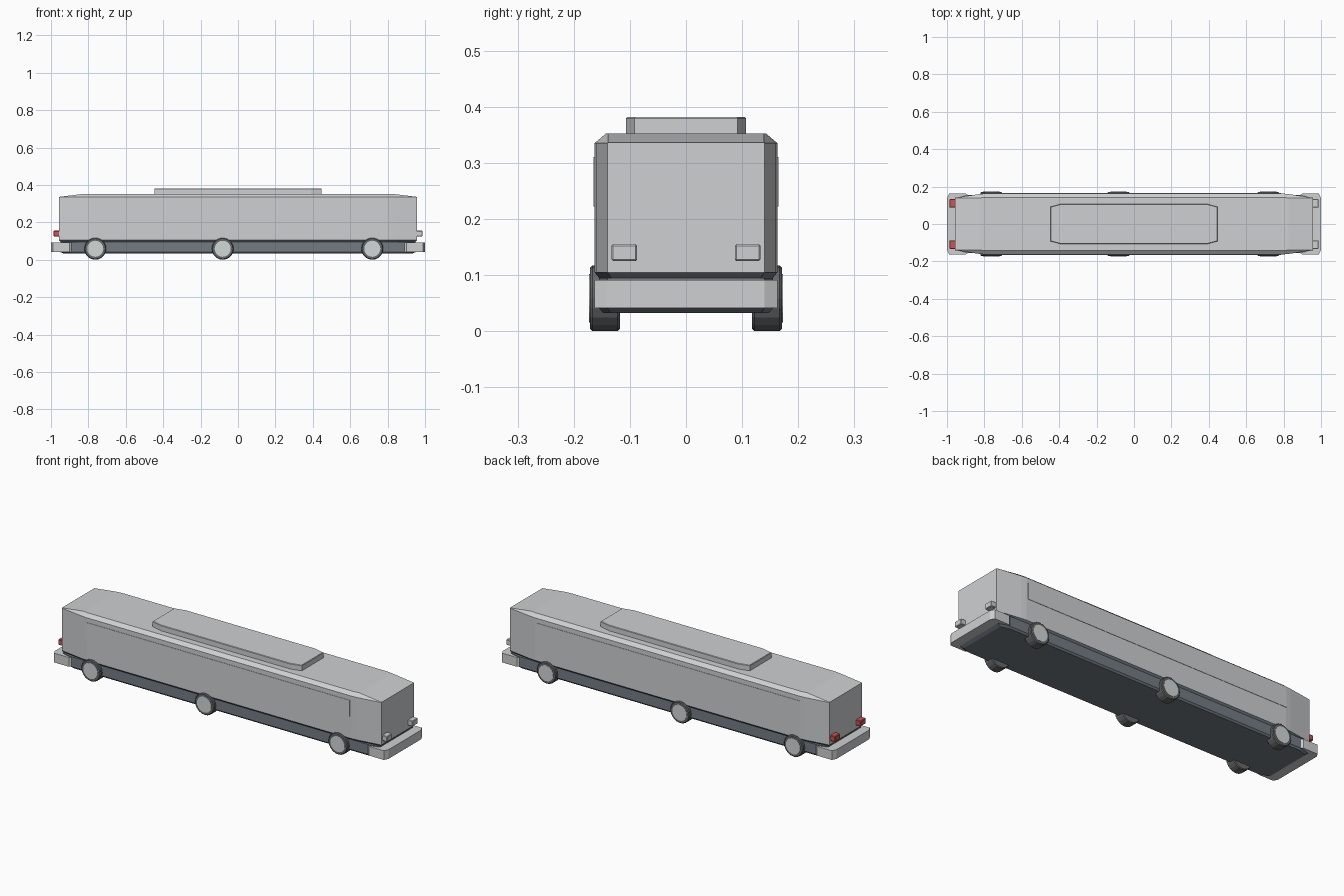
import bpy, bmesh, math

cube = bpy.data.objects.get("Cube")
if cube:
    bpy.data.objects.remove(cube, do_unlink=True)


def material(name, r, g, b):
    m = bpy.data.materials.new(name)
    m.use_nodes = True
    m.diffuse_color = (r, g, b, 1)
    m.node_tree.nodes["Principled BSDF"].inputs["Base Color"].default_value = (r, g, b, 1)
    return m


LIGHT = material("light grey paint", 0.62, 0.63, 0.64)
CHASSIS = material("slate chassis", 0.17, 0.20, 0.23)
TYRE = material("dark rubber", 0.13, 0.14, 0.145)
HUB = material("pale hub", 0.64, 0.68, 0.68)
RED = material("red lamp", 0.62, 0.09, 0.09)


def finish(name, bm, mat, bevel=0):
    bmesh.ops.recalc_face_normals(bm, faces=bm.faces)
    mesh = bpy.data.meshes.new(name)
    bm.to_mesh(mesh)
    bm.free()
    mesh.materials.append(mat)
    ob = bpy.data.objects.new(name, mesh)
    bpy.context.collection.objects.link(ob)
    if bevel:
        mod = ob.modifiers.new("edge bevel", "BEVEL")
        mod.width = bevel
        mod.segments = 1
        mod.limit_method = "ANGLE"
    return ob


def loft(name, rings, mat, bevel=0):
    """Skin closed rings of points and cap both ends."""
    bm = bmesh.new()
    loops = [[bm.verts.new(p) for p in ring] for ring in rings]
    n = len(loops[0])
    for a, b in zip(loops, loops[1:]):
        for i in range(n):
            j = (i + 1) % n
            bm.faces.new((a[i], a[j], b[j], b[i]))
    bm.faces.new(loops[0])
    bm.faces.new(loops[-1])
    return finish(name, bm, mat, bevel)


def box(name, x0, x1, y0, y1, z0, z1, mat, bevel=0):
    ring = [(x0, y0), (x1, y0), (x1, y1), (x0, y1)]
    return loft(name, [[(x, y, z) for x, y in ring] for z in (z0, z1)], mat, bevel)


def plan(quarter):
    """Mirror a quarter outline, ordered from end to side, into a full one."""
    half = quarter + [(-x, y) for x, y in reversed(quarter)]
    return half + [(x, -y) for x, y in reversed(half)]


def at_height(outline, z, sx=1, sy=1):
    return [(x * sx, y * sy, z) for x, y in outline]


# Main body: cross-sections tapering toward both ends
def section(x, y, roof_y, roof_z):
    side = [(y, 0.105), (y, 0.335), (roof_y, roof_z)]
    return [(x, a, z) for a, z in side] + [(x, -a, z) for a, z in reversed(side)]


taper = [(0.958, 0.14, 0.139, 0.336), (0.825, 0.160, 0.139, 0.352), (0.795, 0.163, 0.143, 0.352)]
loft("body", [section(-x, *s) for x, *s in taper]
     + [section(x, *s) for x, *s in reversed(taper)], LIGHT)

# Dark sill tucked under the body
outline = plan([(t[0], t[1]) for t in taper])
loft("sill", [at_height(outline, 0.091, 0.985, 0.93), at_height(outline, 0.105)], CHASSIS)

# Chassis with a chamfered lower edge
base = plan([(0.95, 0.14), (0.90, 0.155)])
loft("chassis", [at_height(base, 0.032, 0.98, 0.95), at_height(base, 0.041),
                 at_height(base, 0.095)], CHASSIS)

# Roof unit with cut corners
unit = plan([(0.447, 0.092), (0.39, 0.107)])
loft("roof_unit", [at_height(unit, 0.345), at_height(unit, 0.379),
                   at_height(unit, 0.382, 0.995, 0.98)], LIGHT)

# Raised side panels
for side, s in (("left", 1), ("right", -1)):
    box("side_panel_" + side, -0.795, 0.785, s * 0.16, s * 0.165, 0.222, 0.31, LIGHT)

# Bumpers and lamps at both ends
for end, s, lamp in (("front", 1, LIGHT), ("rear", -1, RED)):
    half = [(0.885, 0.152), (0.90, 0.163), (0.988, 0.163), (1.0, 0.14)]
    bumper = [(s * x, y) for x, y in half] + [(s * x, -y) for x, y in reversed(half)]
    loft(end + "_bumper", [at_height(bumper, 0.041), at_height(bumper, 0.091)], LIGHT)
    for y in (-0.11, 0.11):
        box(end + "_lamp", s * 0.945, s * 0.986, y - 0.023, y + 0.023,
            0.125, 0.155, lamp, 0.003)


# Wheels: bevelled tyre and a thin hub plate
def disc(name, x, y0, y1, radius, mat, bevel=0):
    count = 20
    circle = [(x + radius * math.cos(math.tau * i / count),
               0.0585 + radius * math.sin(math.tau * i / count)) for i in range(count)]
    return loft(name, [[(a, y, z) for a, z in circle] for y in (y0, y1)], mat, bevel)


for x in (-0.763, -0.082, 0.718):
    for s in (1, -1):
        disc("tyre", x, s * 0.118, s * 0.171, 0.0585, TYRE, 0.004)
        disc("hub", x, s * 0.165, s * 0.173, 0.043, HUB)
